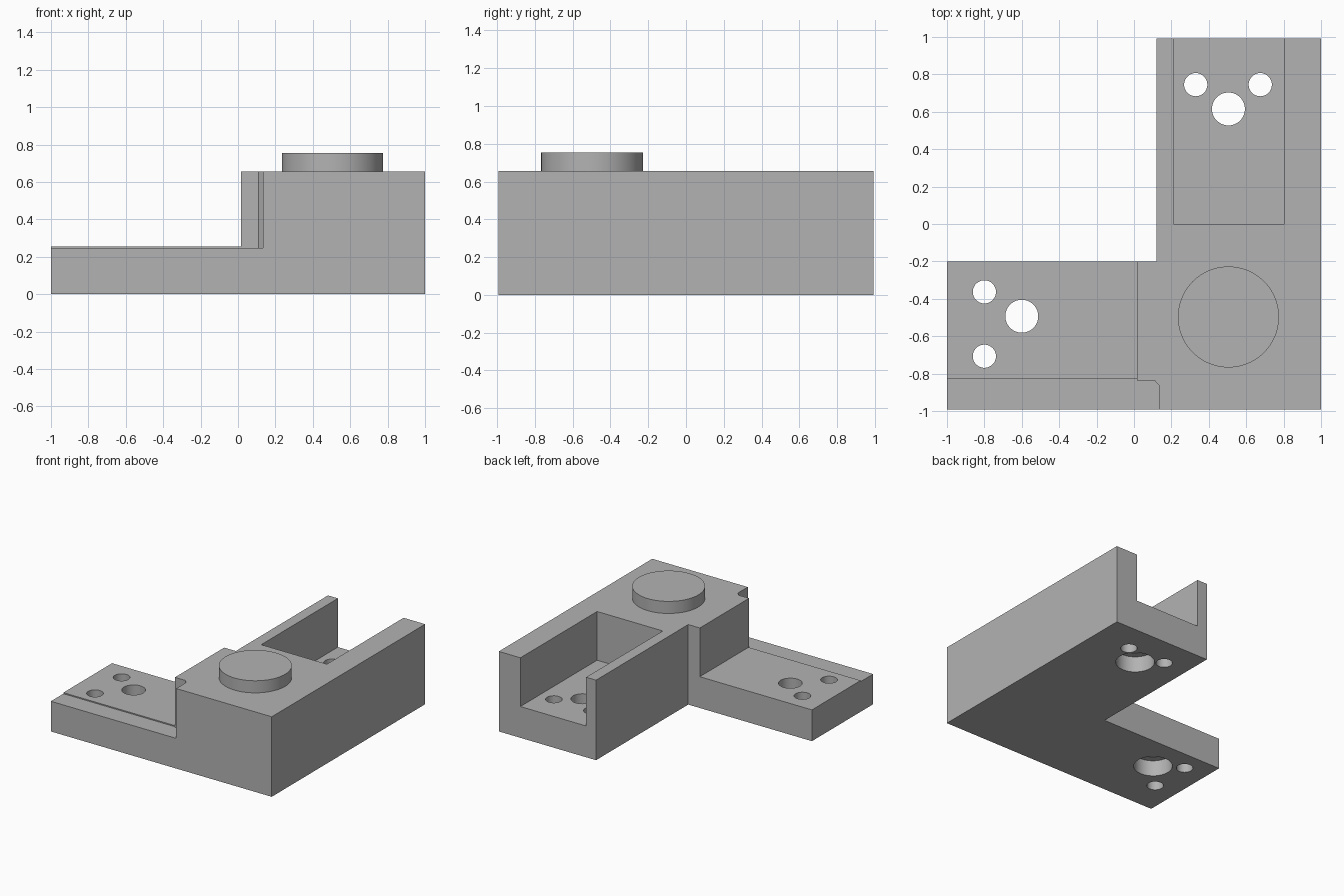
import bpy
import bmesh
import math

if "Cube" in bpy.data.objects:
    bpy.data.objects.remove(bpy.data.objects["Cube"], do_unlink=True)

# Single plain grey
grey = bpy.data.materials.new("grey")
grey.use_nodes = True
colour = (0.45, 0.45, 0.45, 1)
grey.diffuse_color = colour
grey.node_tree.nodes["Principled BSDF"].inputs["Base Color"].default_value = colour


def prism(name, outline, bottom, top):
    """Extrude a plan outline upwards into a solid."""
    bm = bmesh.new()
    face = bm.faces.new([bm.verts.new((x, y, bottom)) for x, y in outline])
    result = bmesh.ops.extrude_face_region(bm, geom=[face])
    verts = [g for g in result["geom"] if isinstance(g, bmesh.types.BMVert)]
    bmesh.ops.translate(bm, verts=verts, vec=(0, 0, top - bottom))
    bmesh.ops.recalc_face_normals(bm, faces=bm.faces)
    mesh = bpy.data.meshes.new(name)
    bm.to_mesh(mesh)
    bm.free()
    mesh.materials.append(grey)
    obj = bpy.data.objects.new(name, mesh)
    bpy.context.collection.objects.link(obj)
    return obj


def box(x0, x1, y0, y1):
    return [(x0, y0), (x1, y0), (x1, y1), (x0, y1)]


def circle(x, y, radius, sides=64):
    angles = [2 * math.pi * i / sides for i in range(sides)]
    return [(x + radius * math.cos(a), y + radius * math.sin(a)) for a in angles]


def select(obj):
    bpy.ops.object.select_all(action="DESELECT")
    obj.select_set(True)
    bpy.context.view_layer.objects.active = obj


def cut(target, outline, bottom, top):
    """Subtract a prism from the target and discard the cutter."""
    cutter = prism("cutter", outline, bottom, top)
    cutter.hide_render = True
    mod = target.modifiers.new("cut", "BOOLEAN")
    mod.operation = "DIFFERENCE"
    mod.solver = "EXACT"
    mod.object = cutter
    select(target)
    bpy.ops.object.modifier_apply(modifier=mod.name)
    bpy.data.objects.remove(cutter, do_unlink=True)


HEIGHT, FLOOR, LEDGE, EDGE = 0.655, 0.256, 0.247, 0.992

# L-shaped body
body = prism("bracket_body", [(-1, -EDGE), (1, -EDGE), (1, EDGE),
                              (0.12, EDGE), (0.12, -0.2), (-1, -0.2)], 0, HEIGHT)

# Lower the side arm, then its front ledge with the chamfered corner notch
cut(body, box(-1.1, 0.015, -1.1, -0.1), FLOOR, 1)
cut(body, [(-1.1, -1.1), (0.135, -1.1), (0.135, -0.865), (0.11, -0.837),
           (0.015, -0.837), (0.015, -0.83), (-1.1, -0.83)], LEDGE, 1)

# Open channel in the rear arm
cut(body, box(0.21, 0.805, 0, 1.1), FLOOR, 1)

# Small through holes
for x, y in [(0.33, 0.745), (0.675, 0.745), (-0.8, -0.363), (-0.8, -0.707)]:
    cut(body, circle(x, y, 0.062), -0.1, 0.4)

# Large through holes, counterbored from below
for x, y in [(0.505, 0.615), (-0.6, -0.493)]:
    cut(body, circle(x, y, 0.088), -0.1, 0.4)
    cut(body, circle(x, y, 0.145), -0.1, 0.13)

# Round boss on the corner
boss = prism("round_boss", circle(0.505, -0.497, 0.27, 96), HEIGHT - 0.005, 0.754)

for obj in (body, boss):
    select(obj)
    bpy.ops.object.shade_smooth_by_angle(angle=math.radians(30))
